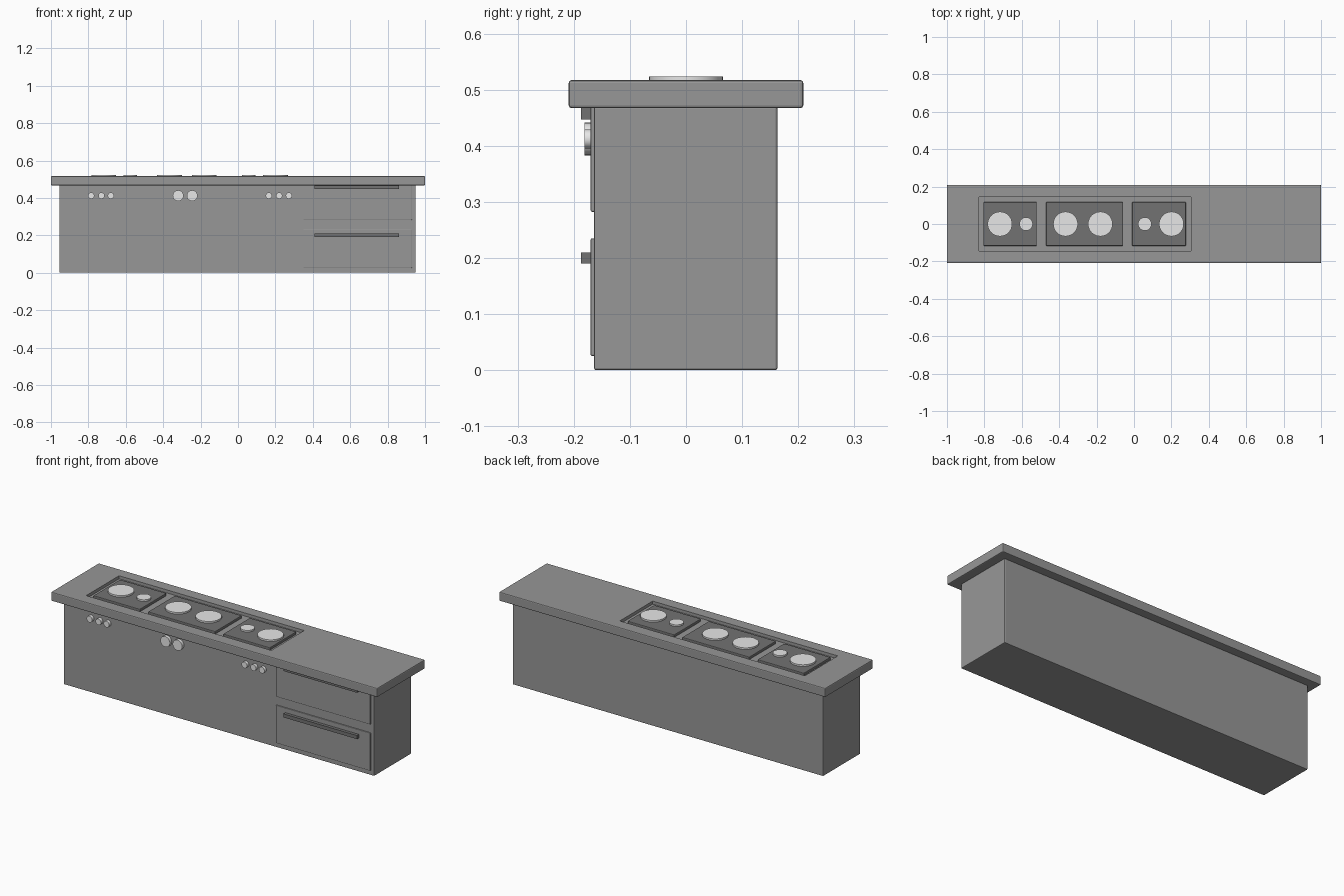
import bpy
import math

if "Cube" in bpy.data.objects:
    bpy.data.objects.remove(bpy.data.objects["Cube"], do_unlink=True)


def material(name, value):
    mat = bpy.data.materials.new(name)
    mat.use_nodes = True
    colour = (value, value, value, 1)
    mat.diffuse_color = colour
    mat.node_tree.nodes["Principled BSDF"].inputs["Base Color"].default_value = colour
    return mat


grey = material("cabinet grey", 0.31)
dark = material("dark grey", 0.17)
light = material("light metal", 0.8)


def box(name, x, y, z, mat, bevel=0.0):
    """Box from (min, max) ranges on each axis."""
    ranges = (x, y, z)
    bpy.ops.mesh.primitive_cube_add(size=1, location=[sum(r) / 2 for r in ranges])
    ob = bpy.context.object
    ob.name = name
    ob.scale = [r[1] - r[0] for r in ranges]
    bpy.ops.object.transform_apply(location=False, rotation=False, scale=True)
    ob.data.materials.append(mat)
    if bevel:
        mod = ob.modifiers.new("soft edges", "BEVEL")
        mod.width = bevel
        mod.segments = 2
    return ob


def disc(name, radius, depth, centre, mat, tilt=0.0):
    bpy.ops.mesh.primitive_cylinder_add(vertices=32, radius=radius, depth=depth,
                                        location=centre, rotation=(tilt, 0, 0))
    ob = bpy.context.object
    ob.name = name
    ob.data.materials.append(mat)
    bpy.ops.object.shade_smooth_by_angle(angle=math.radians(40))
    return ob


# Cabinet and worktop
box("cabinet_body", (-0.955, 0.95), (-0.164, 0.163), (0, 0.47), grey, 0.004)
worktop = box("worktop", (-1, 1), (-0.209, 0.209), (0.467, 0.517), grey, 0.005)

# Shallow recess cut into the worktop for the hob
cutter = box("recess_cutter", (-0.83, 0.305), (-0.144, 0.144), (0.50, 0.6), grey)
cutter.hide_render = True
cutter.hide_set(True)
cut = worktop.modifiers.new("hob recess", "BOOLEAN")
cut.operation = "DIFFERENCE"
cut.solver = "EXACT"
cut.object = cutter

# Hob plates
for i, span in enumerate([(-0.805, -0.52), (-0.47, -0.058), (-0.01, 0.277)]):
    box(f"hob_plate_{i + 1}", span, (-0.117, 0.117), (0.495, 0.514), dark, 0.004)

# Burners
for i, (x, r) in enumerate([(-0.717, 0.066), (-0.577, 0.036), (-0.366, 0.066),
                            (-0.18, 0.066), (0.058, 0.036), (0.2, 0.066)]):
    disc(f"burner_{i + 1}", r, 0.013, (x, 0, 0.5165), light)

# Control knobs
knobs = [(x, 0.017) for x in (-0.785, -0.73, -0.68, 0.165, 0.22, 0.272)]
knobs += [(x, 0.029) for x in (-0.32, -0.245)]
for i, (x, r) in enumerate(knobs):
    disc(f"knob_{i + 1}", r, 0.02, (x, -0.171, 0.412), light, math.pi / 2)

# Drawers and their handles
for name, low in (("lower", 0.025), ("upper", 0.282)):
    box(f"{name}_drawer", (0.35, 0.93), (-0.17, -0.15), (low, low + 0.21), grey, 0.003)
    box(f"{name}_drawer_handle", (0.41, 0.86), (-0.187, -0.165),
        (low + 0.165, low + 0.185), dark)
